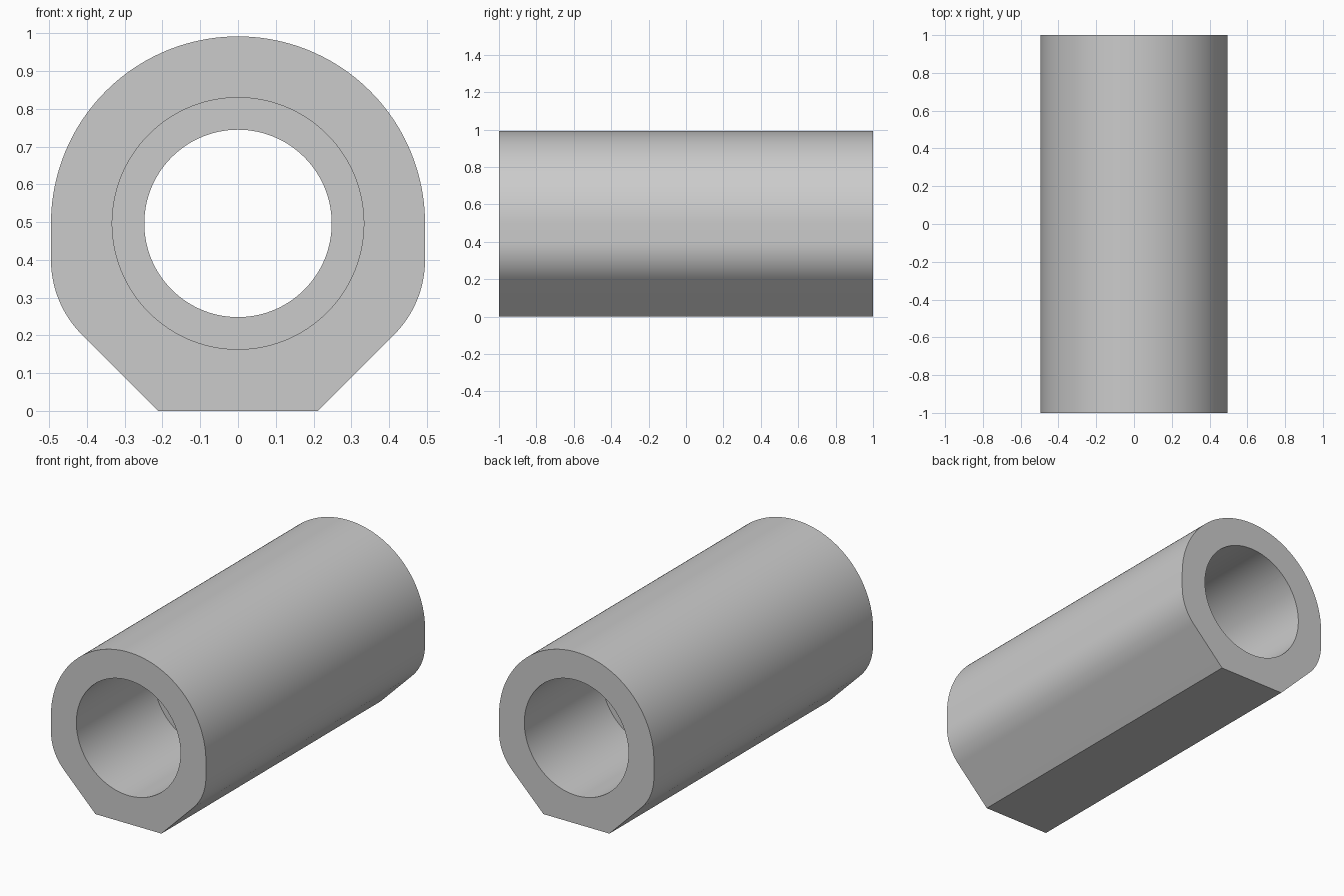
import bpy, bmesh
from math import sin, cos, pi, radians

cube = bpy.data.objects.get("Cube")
if cube:
    bpy.data.objects.remove(cube, do_unlink=True)

HALF = 1.0        # half length along y
RADIUS = 0.495    # outer radius
AXIS = 0.4965     # height of the bore axis
FILLET = 0.28     # rounding between side and sloped foot
SIDE_END = 0.4    # height where the straight side ends
BORE, NECK = 0.333, 0.248
DEPTH = 0.705     # counterbore depth from each end


def arc(cx, cz, r, start, end, steps):
    angles = [radians(start + (end - start) * i / steps) for i in range(steps + 1)]
    return [(cx + r * cos(a), cz + r * sin(a)) for a in angles]


def loft(name, sections):
    """Closed solid through (y, outline) sections with equal point counts."""
    bm = bmesh.new()
    rings = [[bm.verts.new((x, y, z)) for x, z in outline] for y, outline in sections]
    for a, b in zip(rings, rings[1:]):
        for i in range(len(a)):
            j = (i + 1) % len(a)
            bm.faces.new((a[i], a[j], b[j], b[i]))
    bm.faces.new(rings[0])
    bm.faces.new(rings[-1])
    bmesh.ops.recalc_face_normals(bm, faces=bm.faces)
    mesh = bpy.data.meshes.new(name)
    bm.to_mesh(mesh)
    bm.free()
    obj = bpy.data.objects.new(name, mesh)
    bpy.context.collection.objects.link(obj)
    return obj


# Outer profile: round top, straight sides, rounded shoulders, flat foot
right = arc(RADIUS - FILLET, SIDE_END, FILLET, -45, 0, 16)
foot = right[0][0] - right[0][1]
left = [(-x, z) for x, z in reversed(right)]
profile = [(foot, 0)] + right + arc(0, AXIS, RADIUS, 0, 180, 80) + left + [(-foot, 0)]
body = loft("housing_body", [(-HALF, profile), (HALF, profile)])

# Stepped bore: wide from both ends, narrow neck in the middle
step = HALF - DEPTH
wide = arc(0, AXIS, BORE, 0, 360, 120)[:-1]
thin = arc(0, AXIS, NECK, 0, 360, 120)[:-1]
cutter = loft("bore_cutter", [(-HALF - 0.1, wide), (-step, wide), (-step, thin),
                              (step, thin), (step, wide), (HALF + 0.1, wide)])
cutter.hide_render = True

grey = bpy.data.materials.new("plain_grey")
grey.use_nodes = True
colour = (0.6, 0.6, 0.6, 1)
grey.diffuse_color = colour
grey.node_tree.nodes["Principled BSDF"].inputs["Base Color"].default_value = colour
for obj in (body, cutter):
    obj.data.materials.append(grey)

# Cut the bore and shade
cut = body.modifiers.new("bore", 'BOOLEAN')
cut.operation = 'DIFFERENCE'
cut.solver = 'EXACT'
cut.object = cutter
bpy.ops.object.select_all(action='DESELECT')
body.select_set(True)
bpy.context.view_layer.objects.active = body
bpy.ops.object.modifier_apply(modifier=cut.name)
bpy.data.objects.remove(cutter, do_unlink=True)
bpy.ops.object.shade_smooth_by_angle(angle=radians(30))
